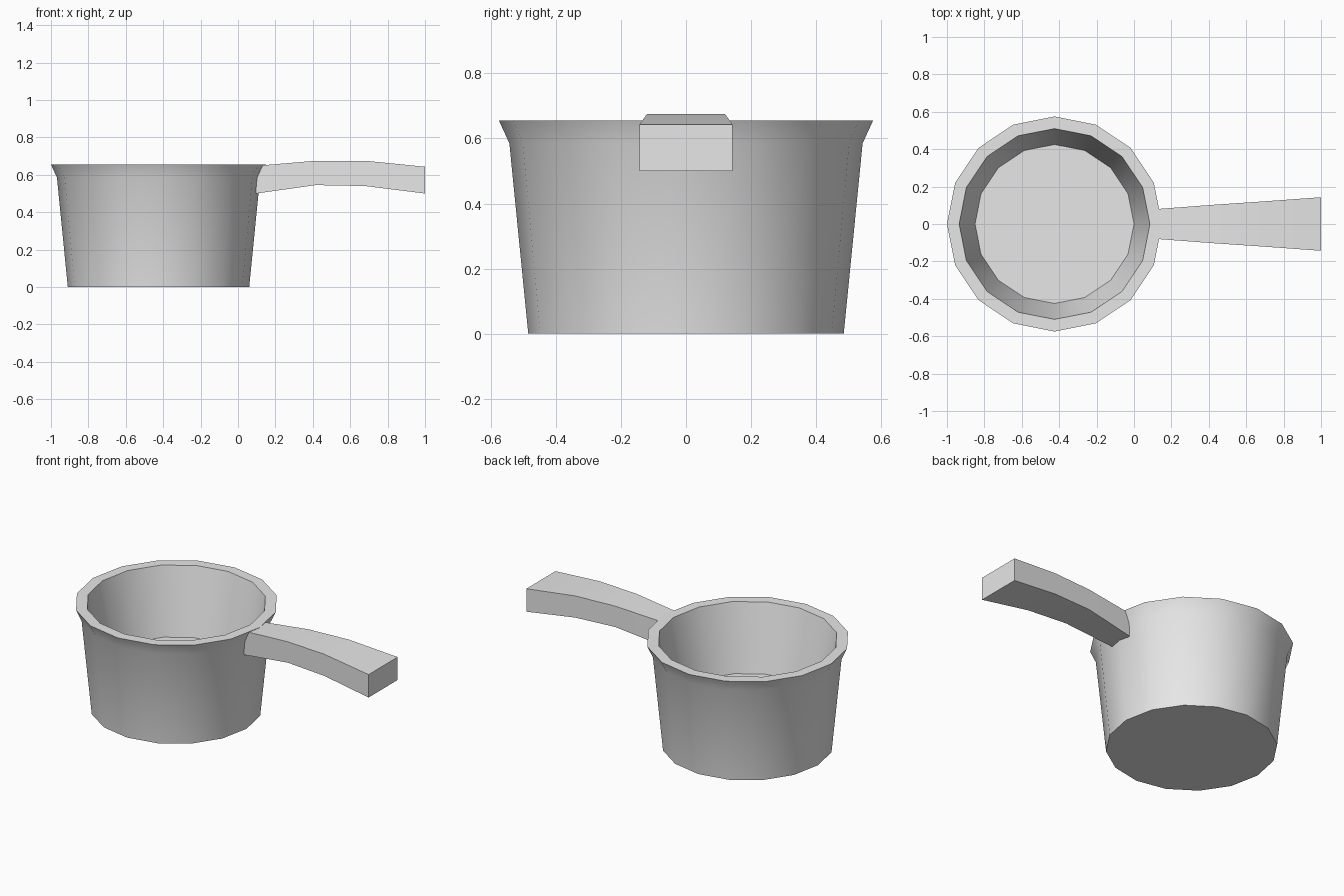
import bpy, bmesh
from math import cos, sin, pi, radians

cube = bpy.data.objects.get("Cube")
if cube:
    bpy.data.objects.remove(cube, do_unlink=True)

GREY = (0.8, 0.8, 0.8, 1)
metal = bpy.data.materials.new("light grey metal")
metal.use_nodes = True
metal.diffuse_color = GREY
metal.node_tree.nodes["Principled BSDF"].inputs["Base Color"].default_value = GREY


def loft(name, sections):
    """Skin a row of equal-sided sections and cap both ends."""
    bm = bmesh.new()
    rings = [[bm.verts.new(p) for p in section] for section in sections]
    n = len(rings[0])
    for a, b in zip(rings, rings[1:]):
        for i in range(n):
            j = (i + 1) % n
            bm.faces.new((a[i], a[j], b[j], b[i]))
    bm.faces.new(rings[0])
    bm.faces.new(rings[-1])
    bmesh.ops.recalc_face_normals(bm, faces=bm.faces)
    mesh = bpy.data.meshes.new(name)
    bm.to_mesh(mesh)
    bm.free()
    mesh.materials.append(metal)
    obj = bpy.data.objects.new(name, mesh)
    bpy.context.collection.objects.link(obj)
    bpy.ops.object.select_all(action="DESELECT")
    obj.select_set(True)
    bpy.context.view_layer.objects.active = obj
    bpy.ops.object.shade_smooth_by_angle(angle=radians(30))
    return obj


# Pot: outer wall, flared rim, inner wall and thick floor
SIDES, CENTRE_X = 16, -0.425


def ring(r, z):
    turns = [2 * pi * i / SIDES for i in range(SIDES)]
    return [(CENTRE_X + r * cos(t), r * sin(t), z) for t in turns]


pot_profile = [(0.485, 0), (0.543, 0.585), (0.575, 0.655), (0.51, 0.655), (0.425, 0.245)]
loft("pot", [ring(r, z) for r, z in pot_profile])

# Handle: arched bar widening to its end (x, half width, bottom, top)
stations = [(0.097, 0.078, 0.5, 0.648), (0.415, 0.102, 0.545, 0.675),
            (0.68, 0.12, 0.54, 0.675), (1.0, 0.143, 0.5, 0.643)]
loft("handle", [[(x, -w, lo), (x, w, lo), (x, w, hi), (x, -w, hi)]
                for x, w, lo, hi in stations])
